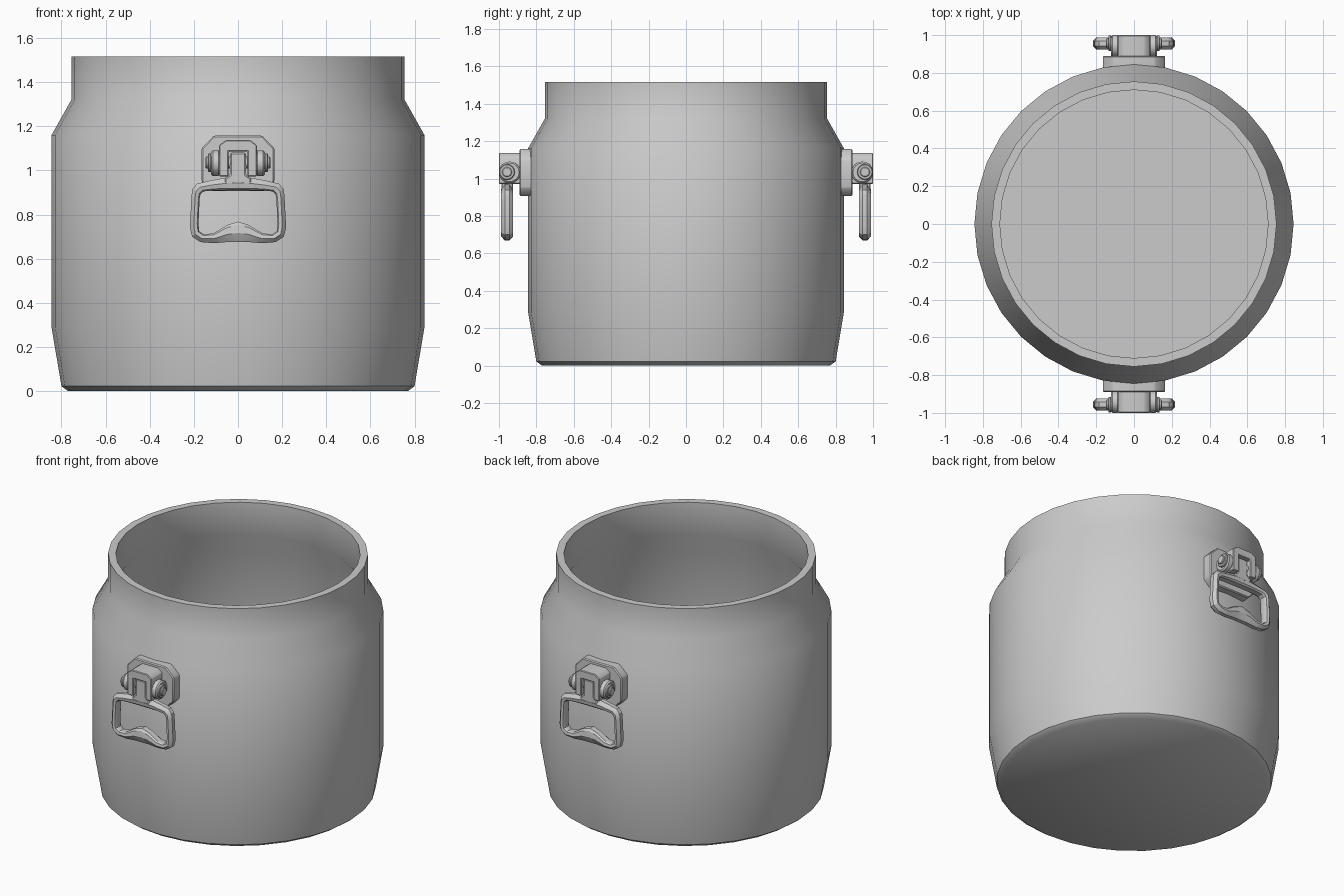
import bpy, bmesh
from math import cos, sin, pi, radians

if "Cube" in bpy.data.objects:
    bpy.data.objects.remove(bpy.data.objects["Cube"])

SIDES = 32


def make_object(name, verts, faces, angle=35, bevel=0):
    mesh = bpy.data.meshes.new(name)
    mesh.from_pydata(verts, [], faces)
    bm = bmesh.new()
    bm.from_mesh(mesh)
    bmesh.ops.recalc_face_normals(bm, faces=bm.faces)
    bm.to_mesh(mesh)
    bm.free()
    ob = bpy.data.objects.new(name, mesh)
    bpy.context.collection.objects.link(ob)
    bpy.ops.object.select_all(action='DESELECT')
    ob.select_set(True)
    bpy.context.view_layer.objects.active = ob
    if bevel:
        mod = ob.modifiers.new("bevel", 'BEVEL')
        mod.width = bevel
        mod.segments = 1
        mod.limit_method = 'ANGLE'
        bpy.ops.object.modifier_apply(modifier=mod.name)
    bpy.ops.object.shade_smooth_by_angle(angle=radians(angle))
    return ob


def extrude(name, outline, y0, y1, bevel=0):
    # front-facing (x, z) outline given depth along y
    n = len(outline)
    verts = [(x, y0, z) for x, z in outline] + [(x, y1, z) for x, z in outline]
    faces = [tuple(range(n)), tuple(range(n, 2 * n))]
    faces += [(i, (i + 1) % n, (i + 1) % n + n, i + n) for i in range(n)]
    return make_object(name, verts, faces, 30, bevel)


def x_cylinder(name, radius, x0, x1, y, z, bevel=0, sides=16):
    ring = [(y + radius * cos(2 * pi * i / sides), z + radius * sin(2 * pi * i / sides))
            for i in range(sides)]
    verts = [(x, a, b) for x in (x0, x1) for a, b in ring]
    faces = [tuple(range(sides)), tuple(range(sides, 2 * sides))]
    faces += [(i, (i + 1) % sides, (i + 1) % sides + sides, i + sides) for i in range(sides)]
    return make_object(name, verts, faces, 30, bevel)


def mirrored(half):
    # half outline from centre top to centre bottom, mirrored across x = 0
    return half + [(-x, z) for x, z in reversed(half) if x > 0]


# Hollow barrel body, outer wall then inner wall
profile = [(0.77, 0), (0.80, 0.022), (0.845, 0.29), (0.845, 1.16), (0.755, 1.32),
           (0.755, 1.515), (0.71, 1.515), (0.71, 1.305), (0.80, 1.145),
           (0.80, 0.30), (0.757, 0.05)]
verts = [(r * cos(2 * pi * i / SIDES), r * sin(2 * pi * i / SIDES), z)
         for r, z in profile for i in range(SIDES)]
faces = [tuple(range(SIDES)), tuple(range(len(verts) - SIDES, len(verts)))]
for k in range(len(profile) - 1):
    for i in range(SIDES):
        j = (i + 1) % SIDES
        faces.append((k * SIDES + i, k * SIDES + j, (k + 1) * SIDES + j, (k + 1) * SIDES + i))
make_object("barrel_body", verts, faces, 38)

# Handle ring outlines with a finger bump along the bottom
outer = mirrored([(0, 0.97), (0.05, 0.968), (0.12, 0.955), (0.185, 0.94), (0.207, 0.915),
                  (0.211, 0.88), (0.218, 0.74), (0.208, 0.70), (0.17, 0.675),
                  (0.11, 0.67), (0.05, 0.675), (0, 0.675)])
inner = mirrored([(0, 0.91), (0.05, 0.91), (0.11, 0.909), (0.155, 0.905), (0.17, 0.893),
                  (0.174, 0.87), (0.179, 0.76), (0.176, 0.725), (0.155, 0.71),
                  (0.11, 0.715), (0.05, 0.752), (0, 0.768)])
# cross-section: blend from outer to inner outline, and depth
section = [(0, -0.013), (0.15, -0.02), (0.45, -0.032), (0.85, -0.028), (1, -0.018),
           (1, 0.018), (0.85, 0.028), (0.45, 0.032), (0.15, 0.02), (0, 0.013)]


def handle_ring(name, y):
    n, m = len(outer), len(section)
    vs = [(o[0] + (q[0] - o[0]) * t, y + d, o[1] + (q[1] - o[1]) * t)
          for o, q in zip(outer, inner) for t, d in section]
    fs = [(i * m + k, i * m + (k + 1) % m, (i + 1) % n * m + (k + 1) % m, (i + 1) % n * m + k)
          for i in range(n) for k in range(m)]
    make_object(name, vs, fs, 30)


plate = mirrored([(0.11, 1.157), (0.165, 1.10), (0.165, 0.95), (0.125, 0.907)])
bracket = mirrored([(0.055, 1.137), (0.085, 1.115), (0.085, 0.972), (0.043, 0.972),
                    (0.043, 1.085)])
strap = mirrored([(0.036, 1.08), (0.036, 0.98), (0.06, 0.962), (0.06, 0.93)])

# Front and back handle assemblies
for side, s in (("front", -1), ("back", 1)):
    extrude(side + "_mount_plate", plate, s * 0.815, s * 0.89, 0.006)
    extrude(side + "_hinge_bracket", bracket, s * 0.885, s * 1.0, 0.004)
    extrude(side + "_handle_strap", strap, s * 0.925, s * 0.987, 0.006)
    handle_ring(side + "_handle_ring", s * 0.956)
    x_cylinder(side + "_hinge_pin", 0.027, -0.147, 0.147, s * 0.957, 1.035, 0.004)
    for label, m in (("left", -1), ("right", 1)):
        x_cylinder(f"{side}_{label}_collar", 0.058, m * 0.08, m * 0.122,
                   s * 0.942, 1.033, 0.008)
        x_cylinder(f"{side}_{label}_washer", 0.042, m * 0.12, m * 0.136,
                   s * 0.957, 1.035, 0.004)
